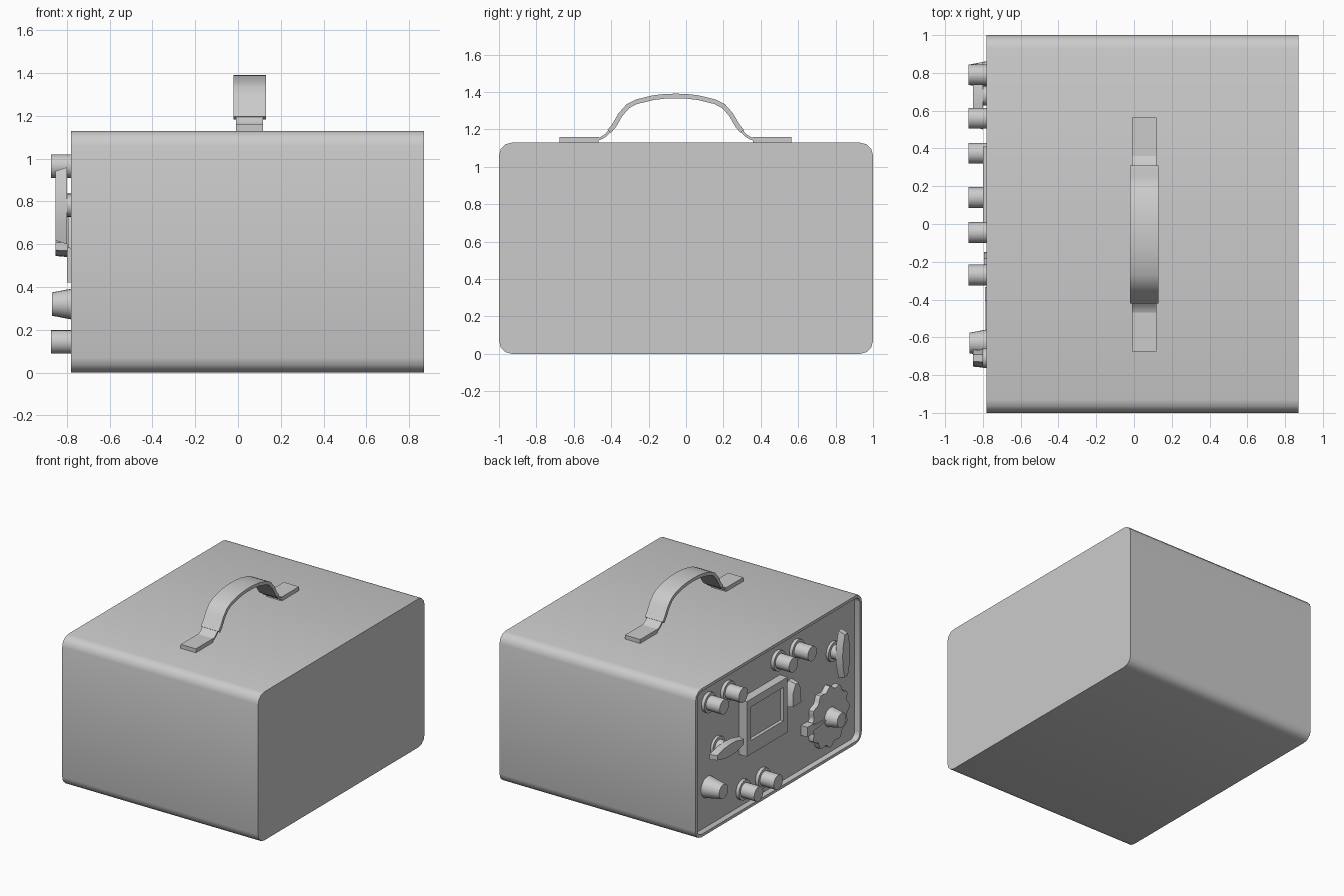
import bpy, bmesh, math
from mathutils import Vector

cube = bpy.data.objects.get("Cube")
if cube:
    bpy.data.objects.remove(cube)

grey = bpy.data.materials.new("mid_grey")
grey.use_nodes = True
colour = (0.6, 0.6, 0.6, 1)
grey.diffuse_color = colour
grey.node_tree.nodes["Principled BSDF"].inputs["Base Color"].default_value = colour

PANEL = -0.735   # recessed control panel
KNOB_TIP = -0.875


def finish(name, bm):
    bmesh.ops.recalc_face_normals(bm, faces=bm.faces)
    mesh = bpy.data.meshes.new(name)
    bm.to_mesh(mesh)
    bm.free()
    obj = bpy.data.objects.new(name, mesh)
    bpy.context.collection.objects.link(obj)
    mesh.materials.append(grey)
    bpy.ops.object.select_all(action='DESELECT')
    obj.select_set(True)
    bpy.context.view_layer.objects.active = obj
    bpy.ops.object.shade_smooth_by_angle(angle=math.radians(40))
    return obj


def prism(name, outline, x0, x1, centre=(0, 0), taper=1, rim=0, depth=0):
    """Extrude a (y, z) outline along x; optionally sink its x1 end inside a rim."""
    cy, cz = centre
    bm = bmesh.new()
    rings = [[bm.verts.new((x, cy + y * s, cz + z * s)) for y, z in outline]
             for x, s in ((x0, 1), (x1, taper))]
    n = len(outline)
    bm.faces.new(rings[0])
    end = bm.faces.new(rings[1])
    for i in range(n):
        j = (i + 1) % n
        bm.faces.new((rings[0][i], rings[0][j], rings[1][j], rings[1][i]))
    if rim:
        bmesh.ops.recalc_face_normals(bm, faces=bm.faces)
        bmesh.ops.inset_region(bm, faces=[end], thickness=rim)
        edge = bmesh.ops.extrude_face_region(bm, geom=[end])["geom"]
        bmesh.ops.translate(bm, vec=(depth, 0, 0),
                            verts=[v for v in edge if isinstance(v, bmesh.types.BMVert)])
        bmesh.ops.delete(bm, geom=[end], context='FACES')
    return finish(name, bm)


def circle(r, n=24):
    return [(r * math.cos(2 * math.pi * i / n), r * math.sin(2 * math.pi * i / n))
            for i in range(n)]


def rect(w, h):
    return [(-w / 2, -h / 2), (w / 2, -h / 2), (w / 2, h / 2), (-w / 2, h / 2)]


def rounded_rect(w, h, r, steps=3):
    pts = []
    for k, (sy, sz) in enumerate(((1, 1), (-1, 1), (-1, -1), (1, -1))):
        for i in range(steps + 1):
            a = math.pi / 2 * (k + i / steps)
            pts.append((sy * (w / 2 - r) + r * math.cos(a),
                        sz * (h / 2 - r) + r * math.sin(a)))
    return pts


def ribbon(name, path, x0, x1, thickness):
    """Sweep a flat strap along a (y, z) path."""
    bm = bmesh.new()
    rings = []
    pts = [Vector(p) for p in path]
    for i, p in enumerate(pts):
        t = (pts[min(i + 1, len(pts) - 1)] - pts[max(i - 1, 0)]).normalized()
        d = Vector((-t.y, t.x)) * thickness / 2
        rings.append([bm.verts.new((x, q.x, q.y))
                      for x, q in ((x0, p - d), (x1, p - d), (x1, p + d), (x0, p + d))])
    for a, b in zip(rings, rings[1:]):
        for i in range(4):
            j = (i + 1) % 4
            bm.faces.new((a[i], a[j], b[j], b[i]))
    bm.faces.new(rings[0])
    bm.faces.new(rings[-1])
    return finish(name, bm)


# Case with a thin rim around the sunken panel
prism("case", rounded_rect(2, 1.13, 0.07), 0.87, -0.78, (0, 0.565),
      rim=0.022, depth=-0.78 * -1 + PANEL)

# Carrying handle: arched grip, two necks and two mounting pads
MID = -0.055
half = [(0.355, 1.19), (0.33, 1.22), (0.295, 1.28), (0.255, 1.325),
        (0.21, 1.348), (0.12, 1.37), (0.06, 1.377)]
arch = half + [(0, 1.379)] + [(-y, z) for y, z in reversed(half)]
ribbon("handle_grip", [(MID + y, z) for y, z in arch], -0.02, 0.13, 0.025)
neck = [(0.43, 1.143), (0.40, 1.153), (0.375, 1.168), (0.352, 1.193)]
for side, label in ((1, "back"), (-1, "front")):
    ribbon("handle_neck_" + label, [(MID + side * y, z) for y, z in neck],
           -0.01, 0.118, 0.014)
    prism("handle_pad_" + label, rect(0.206, 0.032), -0.01, 0.118,
          (MID + side * 0.517, 1.144))

# Round knobs, each on a collar
for i, (y, z) in enumerate([(0.79, 0.965), (0.56, 0.965), (-0.045, 0.965),
                            (-0.27, 0.965), (0.375, 0.143), (0.14, 0.143)]):
    prism(f"knob_collar_{i}", circle(0.075), PANEL, PANEL - 0.025, (y, z))
    prism(f"knob_{i}", circle(0.055), PANEL, KNOB_TIP, (y, z))

# Tapered knobs
for label, y in (("dial", -0.63), ("corner", 0.79)):
    prism("tapered_knob_" + label, circle(0.08), PANEL, KNOB_TIP + 0.005,
          (y, 0.32), taper=0.68)

# Scalloped dial with its index block and pointer
scallops = []
for i in range(72):
    a = 2 * math.pi * i / 72
    r = 0.218 + 0.014 * math.cos(12 * a)
    scallops.append((r * math.cos(a), r * math.sin(a)))
prism("scalloped_dial", scallops, PANEL, -0.775, (-0.63, 0.32))
prism("dial_index_block", rect(0.075, 0.075), PANEL, -0.79, (-0.37, 0.32))
prism("dial_pointer", [(-0.24, 0), (0, -0.025), (0, 0.025)], PANEL, -0.785, (-0.38, 0.32))

# Bar pointer knobs: one upright, one level
bar = [(0.02, -0.18), (0.045, -0.08), (0.05, 0), (0.045, 0.08), (0.02, 0.18),
       (-0.02, 0.18), (-0.045, 0.08), (-0.05, 0), (-0.045, -0.08), (-0.02, -0.18)]
for label, shape, centre in (("upright", bar, (-0.71, 0.78)),
                             ("level", [(z, y) for y, z in bar], (0.68, 0.59))):
    prism("pointer_collar_" + label, circle(0.075), PANEL, PANEL - 0.02, centre)
    prism("pointer_stem_" + label, circle(0.052), PANEL, -0.80, centre)
    prism("pointer_bar_" + label, shape, -0.80, -0.853, centre, taper=0.9)

# Small selector lever
lever = [(0.06, -0.09), (0.055, 0.03), (0.02, 0.1), (-0.02, 0.1), (-0.055, 0.03), (-0.06, -0.09)]
prism("selector_lever", lever, PANEL, -0.795, (-0.2, 0.66), taper=0.85)

# Display: back plate and four frame bars around a sunken window
prism("display_window", rect(0.48, 0.41), PANEL, -0.775, (0.165, 0.63))
for label, w, h, y, z in (("top", 0.49, 0.06, 0.165, 0.81), ("bottom", 0.49, 0.105, 0.165, 0.473),
                          ("right", 0.05, 0.255, -0.055, 0.6525), ("left", 0.05, 0.255, 0.385, 0.6525)):
    prism("display_frame_" + label, rect(w, h), PANEL, -0.80, (y, z))
